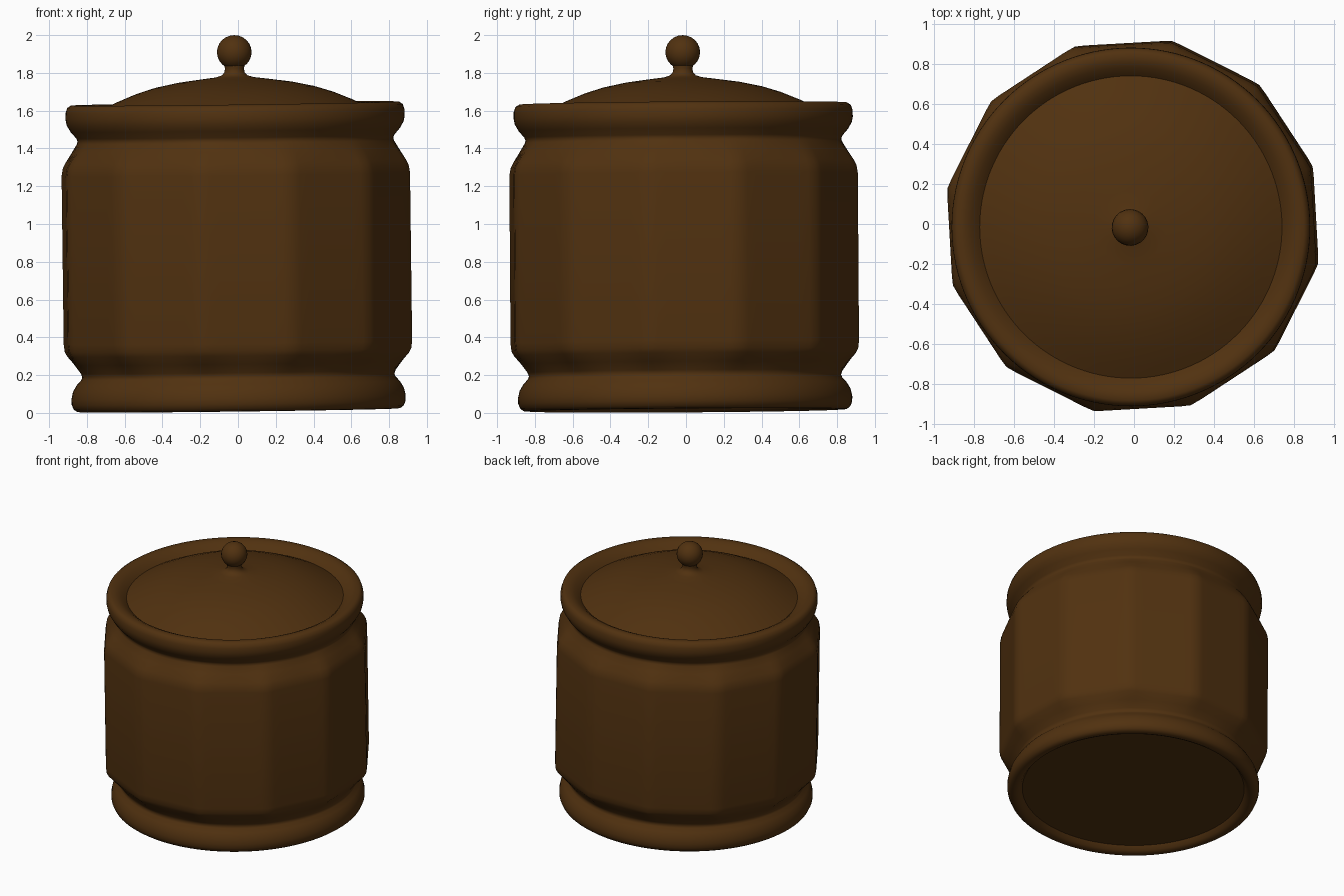
import bpy, bmesh, math
from mathutils import Matrix, Vector

if "Cube" in bpy.data.objects:
    bpy.data.objects.remove(bpy.data.objects["Cube"])

SIDES = 12          # facets around the jar wall
SEG = SIDES * 10    # points around every ring
CORNER = math.radians(19)

brown = bpy.data.materials.new("dark brown")
brown.diffuse_color = (0.082, 0.031, 0.005, 1)
brown.use_nodes = True
brown.node_tree.nodes["Principled BSDF"].inputs["Base Color"].default_value = brown.diffuse_color

# the whole jar leans very slightly
LEAN = Matrix.Translation((0.004, -0.004, 0.013)) @ \
    Vector((-0.0125, -0.007, 1)).to_track_quat('Z', 'Y').to_matrix().to_4x4()


def ring_radius(r, facet, a):
    """Circle blended towards a 12-gon with softened corners."""
    step = 2 * math.pi / SIDES
    off = (a - CORNER) % step - step / 2
    poly = min(0.966 * r / math.cos(off), 0.997 * r)
    return r + (poly - r) * facet


def lathe(name, profile, seg=SEG, angle=50):
    """Spin (radius, z, facet amount) points; radius 0 makes a pole."""
    bm = bmesh.new()
    rings = []
    for r, z, f in profile:
        if r == 0:
            rings.append([bm.verts.new((0, 0, z))])
            continue
        ring = []
        for i in range(seg):
            a = CORNER + 2 * math.pi * i / seg
            rr = ring_radius(r, f, a)
            ring.append(bm.verts.new((rr * math.cos(a), rr * math.sin(a), z)))
        rings.append(ring)
    for lo, hi in zip(rings, rings[1:]):
        for i in range(seg):
            j = (i + 1) % seg
            if len(lo) == 1:
                bm.faces.new((lo[0], hi[j], hi[i]))
            elif len(hi) == 1:
                bm.faces.new((lo[i], lo[j], hi[0]))
            else:
                bm.faces.new((lo[i], lo[j], hi[j], hi[i]))
    bmesh.ops.transform(bm, matrix=LEAN, verts=bm.verts)
    bmesh.ops.recalc_face_normals(bm, faces=bm.faces)
    me = bpy.data.meshes.new(name)
    bm.to_mesh(me)
    bm.free()
    me.materials.append(brown)
    ob = bpy.data.objects.new(name, me)
    bpy.context.collection.objects.link(ob)
    bpy.ops.object.select_all(action='DESELECT')
    ob.select_set(True)
    bpy.context.view_layer.objects.active = ob
    bpy.ops.object.shade_smooth_by_angle(angle=math.radians(angle))
    return ob


# jar: recessed bottom, foot ring, faceted wall, neck and rolled rim
lathe("jar", [
    (0, 0.04, 0), (0.78, 0.04, 0), (0.80, 0.012, 0), (0.825, 0.0, 0),
    (0.855, 0.002, 0), (0.873, 0.015, 0), (0.884, 0.04, 0), (0.885, 0.07, 0),
    (0.876, 0.11, 0), (0.855, 0.145, 0), (0.832, 0.17, 0), (0.826, 0.185, 0),
    (0.836, 0.205, 0.1), (0.88, 0.25, 0.5), (0.925, 0.295, 0.9),
    (0.94, 0.32, 1), (0.945, 0.36, 1), (0.945, 1.25, 1),
    (0.938, 1.29, 1), (0.922, 1.32, 0.9), (0.88, 1.375, 0.5),
    (0.842, 1.42, 0.1), (0.836, 1.435, 0), (0.842, 1.45, 0),
    (0.872, 1.485, 0), (0.892, 1.52, 0), (0.898, 1.55, 0),
    (0.897, 1.585, 0), (0.888, 1.612, 0), (0.868, 1.625, 0),
    (0.83, 1.622, 0), (0.80, 1.608, 0), (0.77, 1.585, 0), (0.745, 1.56, 0),
])

# domed lid with its flared stem
lathe("lid", [
    (0.77, 1.565, 0), (0.70, 1.602, 0), (0.62, 1.641, 0), (0.52, 1.682, 0),
    (0.42, 1.713, 0), (0.30, 1.738, 0), (0.18, 1.754, 0), (0.10, 1.764, 0),
    (0.068, 1.774, 0), (0.054, 1.79, 0), (0.05, 1.81, 0), (0.058, 1.84, 0),
])

# round knob
knob = [(0.092 * math.sin(t), 1.897 - 0.09 * math.cos(t), 0)
        for t in (math.pi * k / 12 for k in range(1, 12))]
lathe("lid_knob", [(0, 1.807, 0)] + knob + [(0, 1.987, 0)], seg=24)
